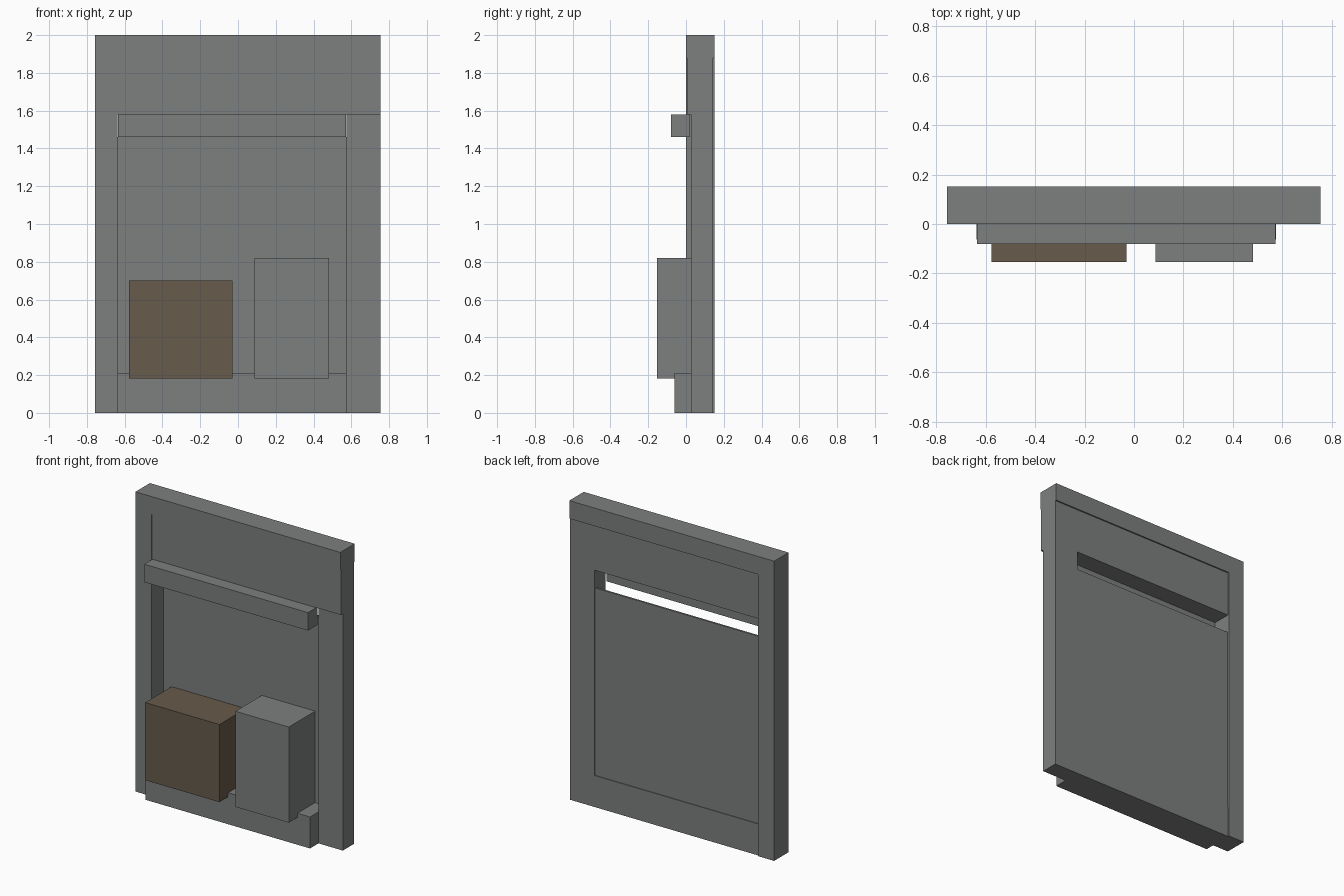
import bpy

if "Cube" in bpy.data.objects:
    bpy.data.objects.remove(bpy.data.objects["Cube"])


def material(name, rgb):
    m = bpy.data.materials.new(name)
    m.diffuse_color = (*rgb, 1)
    m.use_nodes = True
    m.node_tree.nodes["Principled BSDF"].inputs["Base Color"].default_value = m.diffuse_color
    return m


grey = material("slate_grey", (0.205, 0.215, 0.21))
brown = material("dull_brown", (0.135, 0.105, 0.07))


def box(name, x, y, z, mat=grey):
    """Box from (min, max) ranges along each axis."""
    bpy.ops.mesh.primitive_cube_add(size=1, location=[sum(r) / 2 for r in (x, y, z)])
    ob = bpy.context.object
    ob.name = name
    ob.scale = [r[1] - r[0] for r in (x, y, z)]
    bpy.ops.object.transform_apply(location=False, rotation=False, scale=True)
    ob.data.materials.append(mat)
    return ob


LEFT, RIGHT = -0.757, 0.755      # outer edges
IN_L, IN_R = -0.638, 0.575       # opening edges
BACK = 0.152

# Surrounding frame
box("top_beam", (LEFT, RIGHT), (0, BACK), (1.88, 2))
box("left_post", (LEFT, IN_L), (0, BACK), (0, 1.88))
box("right_post", (IN_R, RIGHT), (0.027, 0.143), (0, 1.58))
box("upper_panel", (IN_L, RIGHT), (0.006, 0.143), (1.58, 1.88))
box("bottom_rail", (IN_L, IN_R), (-0.062, 0.143), (0, 0.21))

# Recessed back board, with an open slot above it
box("back_board", (IN_L, IN_R), (0.125, 0.138), (0.21, 1.46))

# Ledge across the slot
box("ledge", (-0.636, 0.573), (-0.08, 0.02), (1.46, 1.58))

# Boxes standing in front of the board
box("brown_box", (-0.578, -0.03), (-0.153, 0.125), (0.182, 0.7), brown)
box("grey_box", (0.088, 0.482), (-0.153, 0.125), (0.182, 0.82))
